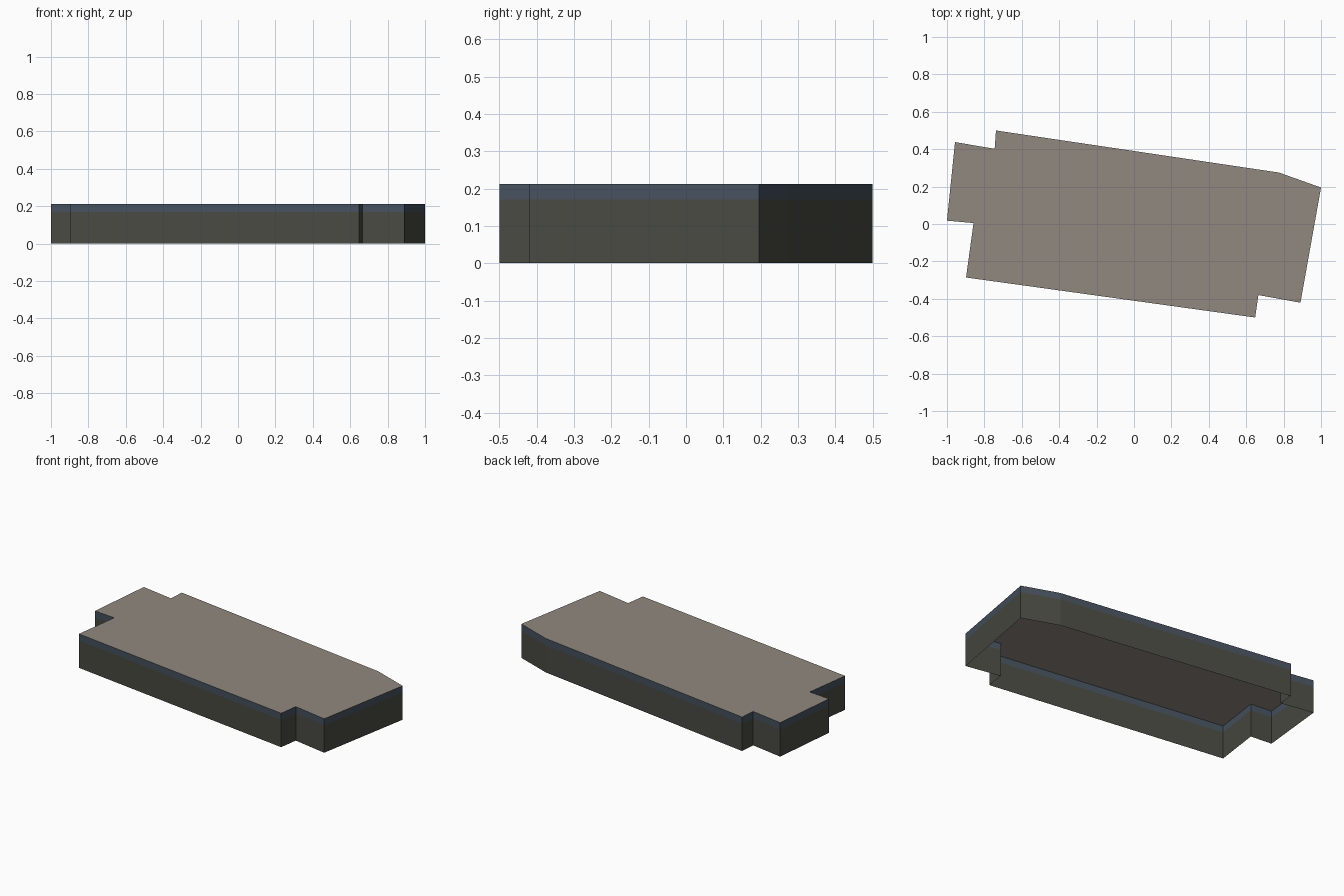
import bpy

if "Cube" in bpy.data.objects:
    bpy.data.objects.remove(bpy.data.objects["Cube"])

# Footprint of the building, counter-clockwise seen from above
OUTLINE = [(-0.738, 0.5), (-0.745, 0.402), (-0.957, 0.438), (-1.0, 0.018),
           (-0.858, 0.005), (-0.898, -0.286), (0.648, -0.5), (0.665, -0.38),
           (0.89, -0.421), (1.0, 0.195), (0.775, 0.275)]
BAND_Z, TOP_Z = 0.17, 0.212


def material(name, rgb):
    mat = bpy.data.materials.new(name)
    mat.diffuse_color = (*rgb, 1.0)
    mat.use_nodes = True
    mat.node_tree.nodes["Principled BSDF"].inputs["Base Color"].default_value = mat.diffuse_color
    return mat


def add_object(name, verts, faces, mat):
    mesh = bpy.data.meshes.new(name)
    mesh.from_pydata(verts, [], faces)
    mesh.materials.append(mat)
    obj = bpy.data.objects.new(name, mesh)
    bpy.context.collection.objects.link(obj)
    return obj


def wall_ring(name, z0, z1, mat):
    """Open, single-skin ring of flat walls following the footprint."""
    n = len(OUTLINE)
    verts = [(x, y, z) for z in (z0, z1) for x, y in OUTLINE]
    faces = [(i, (i + 1) % n, (i + 1) % n + n, i + n) for i in range(n)]
    return add_object(name, verts, faces, mat)


# Dark walls, open underneath
wall_ring("walls", 0.0, BAND_Z, material("dark olive grey", (0.068, 0.068, 0.056)))
# Blue-grey band below the roof edge
wall_ring("roof_band", BAND_Z, TOP_Z, material("slate blue", (0.062, 0.082, 0.112)))
# Flat roof
add_object("roof", [(x, y, TOP_Z) for x, y in OUTLINE], [tuple(range(len(OUTLINE)))],
           material("warm grey", (0.285, 0.25, 0.215)))
